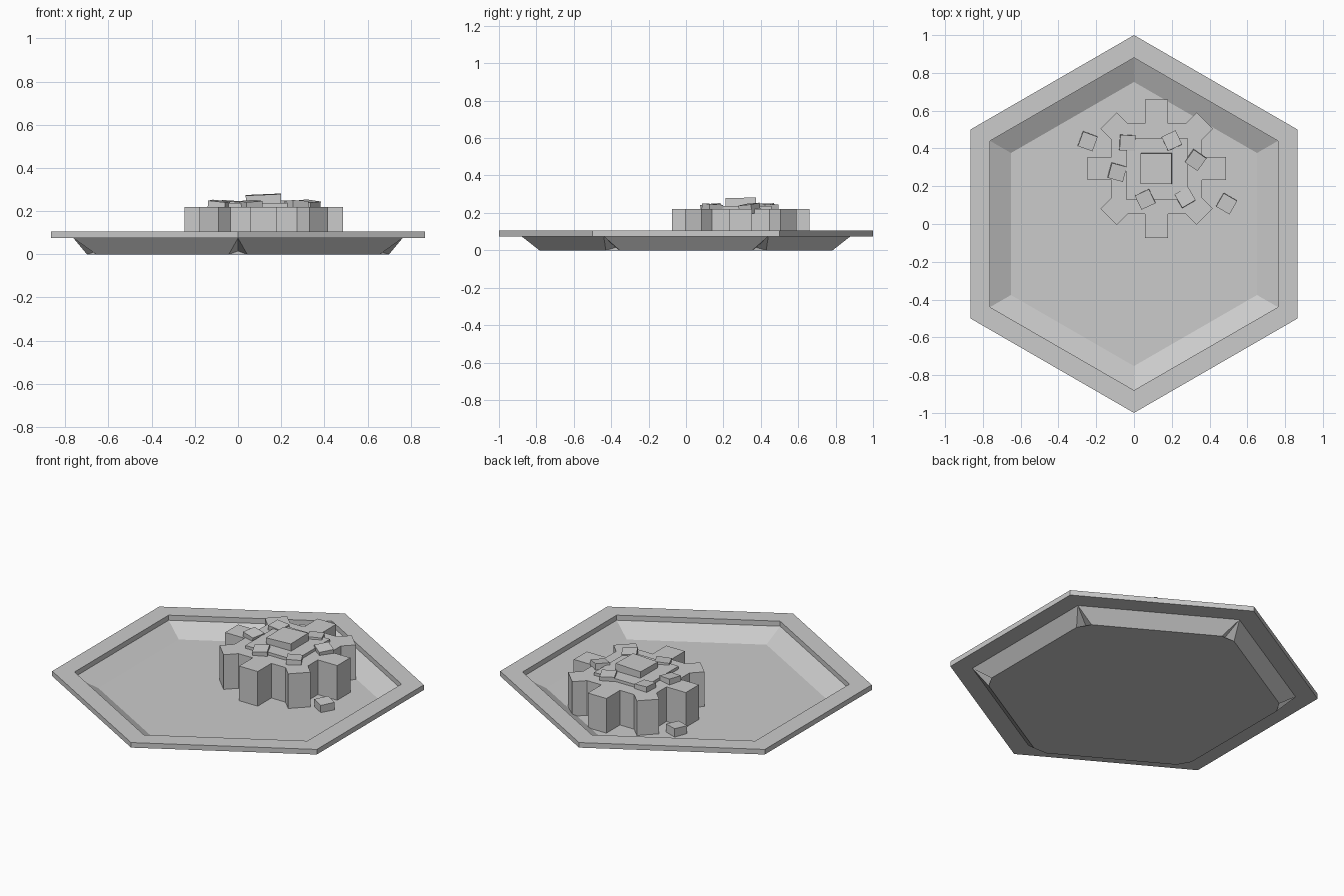
import bpy, bmesh, math
from mathutils import Vector, Matrix

if "Cube" in bpy.data.objects:
    bpy.data.objects.remove(bpy.data.objects["Cube"])

stone = bpy.data.materials.new("stone grey")
stone.diffuse_color = (0.6, 0.6, 0.6, 1)
stone.use_nodes = True
stone.node_tree.nodes["Principled BSDF"].inputs["Base Color"].default_value = stone.diffuse_color


def finish(bm, name):
    me = bpy.data.meshes.new(name)
    bm.to_mesh(me)
    bm.free()
    me.materials.append(stone)
    ob = bpy.data.objects.new(name, me)
    bpy.context.collection.objects.link(ob)
    return ob


def face(bm, pts, hint):
    """Add a face whose normal agrees with the hint direction."""
    f = bm.faces.new([bm.verts.new(p) for p in pts])
    f.normal_update()
    if f.normal.dot(Vector(hint)) < 0:
        f.normal_flip()


def corner(i, r, z):
    a = math.radians(90 + 60 * i)
    return Vector((r * math.cos(a), r * math.sin(a), z))


def box(name, loc, size, rot=(0, 0, 0)):
    bm = bmesh.new()
    bmesh.ops.create_cube(bm, size=1, matrix=Matrix.Diagonal((*size, 1)))
    ob = finish(bm, name)
    ob.location = loc
    ob.rotation_euler = [math.radians(a) for a in rot]


# Hexagonal tray: rim, sunken floor, sloped walls with notched lower corners
RIM_TOP, RIM_LOW, FLOOR = 0.105, 0.075, 0.015
R_IN, R_FLOOR = 0.88, 0.752
WALL_FOOT, FOOT_HALF = 0.70, 0.355

bm = bmesh.new()
up, down = Vector((0, 0, 1)), Vector((0, 0, -1))
foot = []
for i in range(6):
    a = math.radians(120 + 60 * i)
    n = Vector((math.cos(a), math.sin(a), 0))
    t = Vector((-n.y, n.x, 0))

    def band(r0, z0, r1, z1, hint):
        face(bm, [corner(i, r0, z0), corner(i + 1, r0, z0),
                  corner(i + 1, r1, z1), corner(i, r1, z1)], hint)

    band(1, RIM_TOP, R_IN, RIM_TOP, up)
    band(1, RIM_LOW, 1, RIM_TOP, n)
    band(1, RIM_LOW, R_IN, RIM_LOW, down)
    band(R_IN, RIM_TOP, R_IN, RIM_LOW, -n)
    band(R_IN, RIM_LOW, R_FLOOR, FLOOR, up - n)
    # outer wall, narrower at its foot
    p0, p1 = n * WALL_FOOT - t * FOOT_HALF, n * WALL_FOOT + t * FOOT_HALF
    face(bm, [corner(i, R_IN, RIM_LOW), corner(i + 1, R_IN, RIM_LOW), p1, p0], n)
    foot += [p0, p1]
face(bm, [corner(i, R_FLOOR, FLOOR) for i in range(6)], up)
face(bm, foot, down)
# corner notches
for i in range(6):
    top, mid = corner(i, R_IN, RIM_LOW), corner(i, R_FLOOR, FLOOR)
    p, q = foot[2 * i - 1], foot[2 * i]
    face(bm, [top, p, mid], up)
    face(bm, [top, mid, q], up)
    face(bm, [mid, p, q], down)
bmesh.ops.remove_doubles(bm, verts=bm.verts, dist=0.0005)
finish(bm, "hex_tray")

# Eight-armed rock mound: extruded star outline
CX, CY = 0.12, 0.293
W = 0.061
outline = []
for k in range(8):
    base, tip = (0.24, 0.367) if k % 2 == 0 else (0.279, 0.36)
    a = math.radians(45 * k)
    for u, v in ((base, -W), (tip, -W), (tip, W), (base, W)):
        outline.append((CX + u * math.cos(a) - v * math.sin(a),
                        CY + u * math.sin(a) + v * math.cos(a)))
bm = bmesh.new()
f = bm.faces.new([bm.verts.new((x, y, 0.012)) for x, y in outline])
ext = bmesh.ops.extrude_face_region(bm, geom=[f])
bmesh.ops.translate(bm, vec=(0, 0, 0.208),
                    verts=[g for g in ext["geom"] if isinstance(g, bmesh.types.BMVert)])
bmesh.ops.recalc_face_normals(bm, faces=bm.faces)
finish(bm, "rock_mound")

# Stepped summit
box("summit_step", (CX, CY, 0.217), (0.326, 0.326, 0.04))
box("summit_block", (CX - 0.002, CY, 0.252), (0.163, 0.163, 0.05), (1, -2.5, 0))

# Small tilted rocks on the mound: x, y, tilt x, tilt y, turn
rocks = [(-0.035, 0.43, 3, 4, -3), (0.20, 0.44, -3, 2, 25),
         (0.325, 0.34, 4, 7, -35), (-0.09, 0.275, 3, 6, -15),
         (0.06, 0.132, 4, -4, 25), (0.27, 0.14, -3, 3, 30)]
for i, (x, y, rx, ry, rz) in enumerate(rocks):
    box(f"mound_rock_{i + 1}", (x, y, 0.222), (0.082, 0.082, 0.05), (rx, ry, rz))

# Loose rocks on the tray floor
for i, (x, y, rz) in enumerate([(-0.245, 0.438, -20), (0.49, 0.108, -30)]):
    box(f"floor_rock_{i + 1}", (x, y, 0.036), (0.082, 0.082, 0.05), (2, 2, rz))
